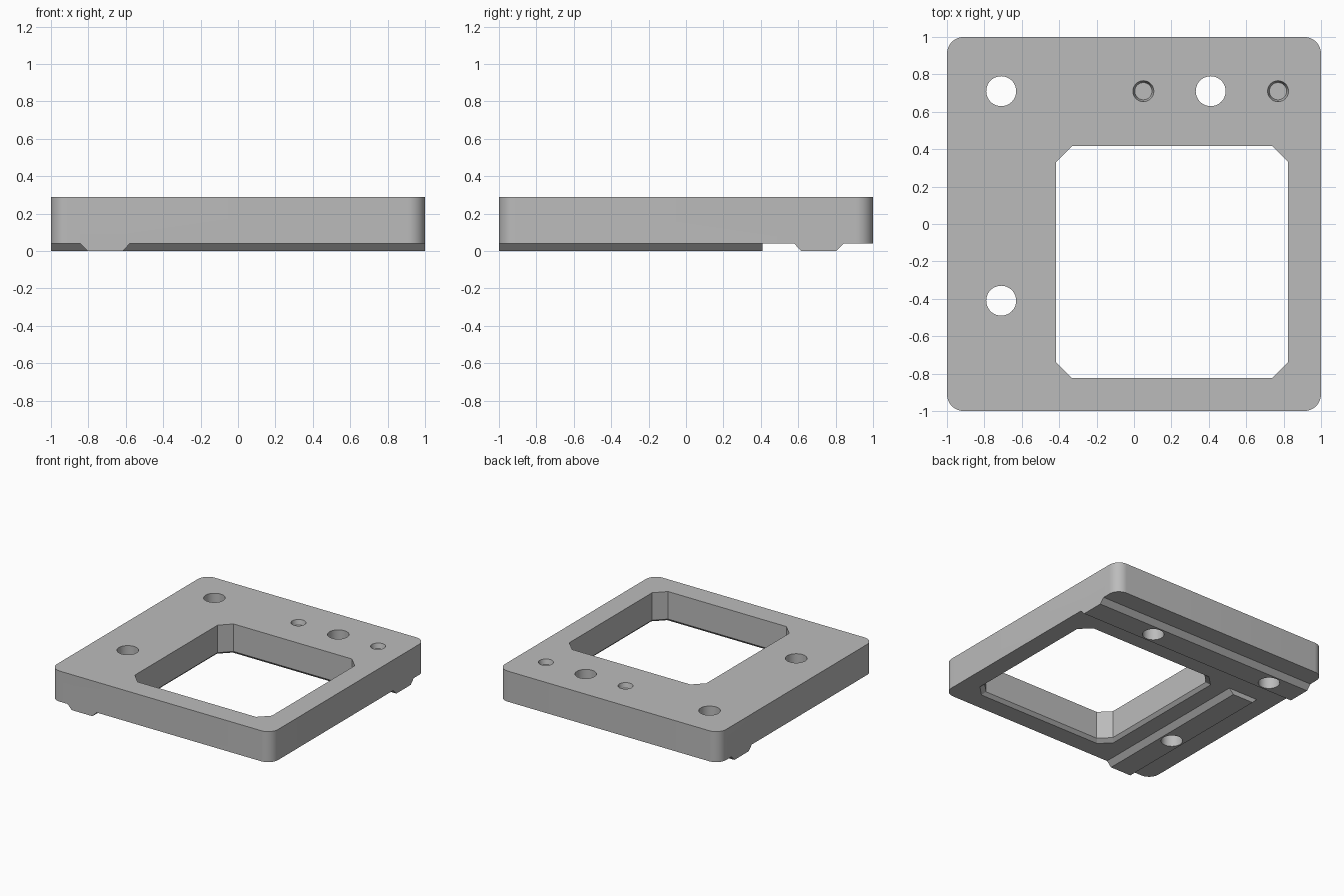
import bpy
import bmesh
from math import cos, sin, pi, radians

cube = bpy.data.objects.get("Cube")
if cube:
    bpy.data.objects.remove(cube, do_unlink=True)

BASE, TOP = 0.04, 0.29        # underside and upper face of the plate
PIN = 0.71                    # distance of rails and holes from the centre

grey = bpy.data.materials.new("plain grey")
grey.use_nodes = True
grey.diffuse_color = (0.5, 0.5, 0.5, 1)
grey.node_tree.nodes["Principled BSDF"].inputs["Base Color"].default_value = (0.5, 0.5, 0.5, 1)


def loft(name, rings):
    """Closed solid skinned through rings with equal point counts."""
    bm = bmesh.new()
    loops = [[bm.verts.new(p) for p in ring] for ring in rings]
    for a, b in zip(loops, loops[1:]):
        for i in range(len(a)):
            j = (i + 1) % len(a)
            bm.faces.new((a[i], a[j], b[j], b[i]))
    bm.faces.new(loops[0][::-1])
    bm.faces.new(loops[-1])
    bmesh.ops.recalc_face_normals(bm, faces=bm.faces)
    mesh = bpy.data.meshes.new(name)
    bm.to_mesh(mesh)
    bm.free()
    mesh.materials.append(grey)
    obj = bpy.data.objects.new(name, mesh)
    bpy.context.collection.objects.link(obj)
    return obj


def corner_square(cx, cy, half, r, z, steps):
    """Square outline whose corners are arcs; one step gives a chamfer."""
    pts = []
    for q, (sx, sy) in enumerate(((1, 1), (-1, 1), (-1, -1), (1, -1))):
        for k in range(steps + 1):
            a = (q + k / steps) * pi / 2
            pts.append((cx + sx * (half - r) + r * cos(a),
                        cy + sy * (half - r) + r * sin(a), z))
    return pts


def circle(x, y, r, z, n=48):
    return [(x + r * cos(2 * pi * i / n), y + r * sin(2 * pi * i / n), z) for i in range(n)]


def combine(target, tool, operation):
    mod = target.modifiers.new(operation.title(), 'BOOLEAN')
    mod.operation, mod.object, mod.solver = operation, tool, 'EXACT'
    bpy.context.view_layer.objects.active = target
    bpy.ops.object.modifier_apply(modifier=mod.name)
    bpy.data.objects.remove(tool, do_unlink=True)


# Plate with rounded corners
plate = loft("mounting_plate", [corner_square(0, 0, 1, 0.09, z, 12) for z in (BASE, TOP)])

# Tapered locating rails under the plate
section = [(-0.093, 0), (0.093, 0), (0.132, BASE), (0.132, 0.08), (-0.132, 0.08), (-0.132, BASE)]
cross_rail = loft("cross_rail", [[(x, PIN + u, z) for u, z in section] for x in (-1, 1)])
side_rail = loft("side_rail", [[(-PIN + u, y, z) for u, z in section] for y in (-1, 0.41)])
for rail in (cross_rail, side_rail):
    combine(plate, rail, 'UNION')

# Window with clipped corners and an eased lower edge
ease = 0.025
levels = ((BASE - 0.02, ease + 0.02), (BASE + ease, 0), (TOP + 0.1, 0))
window = loft("window_cutter", [corner_square(0.204, -0.204, 0.62 + out, 0.085, z, 1)
                                for z, out in levels])
combine(plate, window, 'DIFFERENCE')

# Through holes
for x, y in ((-PIN, PIN), (0.41, PIN), (-PIN, -0.41)):
    hole = loft("hole_cutter", [circle(x, y, 0.08, z) for z in (-0.1, TOP + 0.1)])
    combine(plate, hole, 'DIFFERENCE')

# Shallow tapered recesses
for x in (0.05, 0.77):
    recess = loft("recess_cutter", [circle(x, PIN, 0.046, TOP - 0.04),
                                    circle(x, PIN, 0.056, TOP),
                                    circle(x, PIN, 0.056, TOP + 0.1)])
    combine(plate, recess, 'DIFFERENCE')

bpy.ops.object.select_all(action='DESELECT')
plate.select_set(True)
bpy.context.view_layer.objects.active = plate
bpy.ops.object.shade_smooth_by_angle(angle=radians(25))
